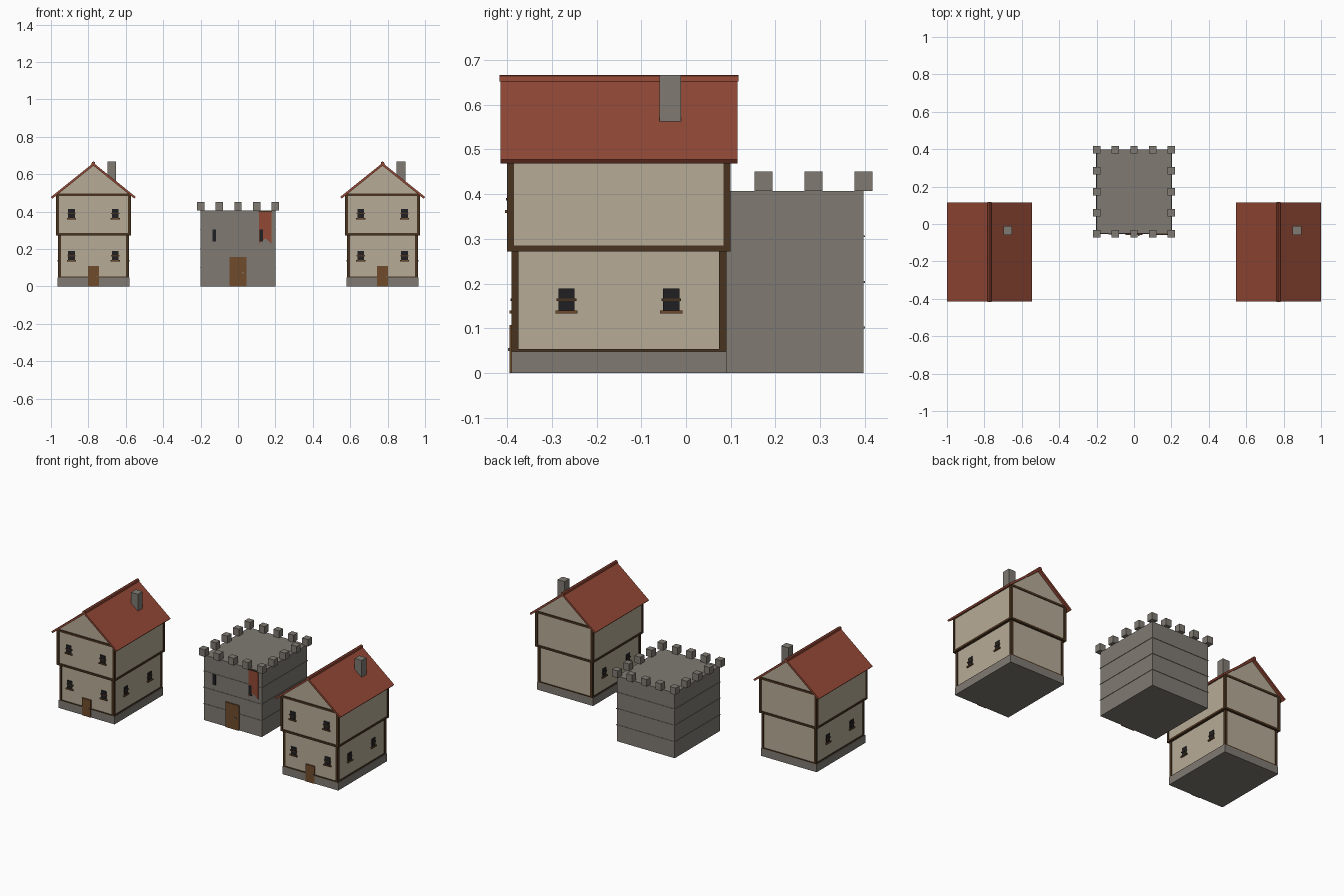
import bpy
from mathutils import Vector

cube = bpy.data.objects.get("Cube")
if cube:
    bpy.data.objects.remove(cube, do_unlink=True)


def material(name, r, g, b):
    m = bpy.data.materials.new(name)
    m.use_nodes = True
    m.diffuse_color = (r, g, b, 1)
    bsdf = m.node_tree.nodes["Principled BSDF"]
    bsdf.inputs["Base Color"].default_value = (r, g, b, 1)
    bsdf.inputs["Roughness"].default_value = 0.9
    return m


PLASTER = material("cream plaster", 0.47, 0.41, 0.31)
STONE = material("grey stone", 0.215, 0.195, 0.17)
TILE = material("red tile", 0.29, 0.065, 0.036)
TIMBER = material("dark timber", 0.065, 0.033, 0.014)
WOOD = material("door wood", 0.16, 0.07, 0.025)
DARK = material("dark opening", 0.014, 0.014, 0.016)


def prism(name, profile, y0, y1, mat):
    """Extrude an x-z outline along y."""
    n = len(profile)
    verts = [(x, y, z) for y in (y0, y1) for x, z in profile]
    faces = [list(range(n)), list(range(2 * n - 1, n - 1, -1))]
    faces += [(i, i + n, (i + 1) % n + n, (i + 1) % n) for i in range(n)]
    mesh = bpy.data.meshes.new(name)
    mesh.from_pydata(verts, [], faces)
    mesh.materials.append(mat)
    obj = bpy.data.objects.new(name, mesh)
    bpy.context.collection.objects.link(obj)
    return obj


def box(name, centre, half, z0, z1, mat):
    """Box from a plan centre, plan half sizes and a height range."""
    (x, y), (hx, hy) = centre, half
    outline = [(x - hx, z0), (x + hx, z0), (x + hx, z1), (x - hx, z1)]
    return prism(name, outline, y - hy, y + hy, mat)


def window(name, wall_point, outward, z):
    """Dark pane with a cross bar and a sill on a wall facing outward."""
    p, out = Vector(wall_point), Vector(outward)
    along = Vector((abs(out.y), abs(out.x)))
    depth = Vector((abs(out.x), abs(out.y)))
    for part, width, thick, low, high, mat in (
            ("pane", 0.018, 0.004, 0.006, 0.056, DARK),
            ("bar", 0.022, 0.006, 0.028, 0.034, TIMBER),
            ("sill", 0.025, 0.009, 0, 0.007, WOOD)):
        box(f"{name}_{part}", p, along * width + depth * thick, z + low, z + high, mat)


def house(side, cx, cy):
    c = (cx, cy)

    # Stone footing, storeys and floor bands
    box(side + "_footing", c, (0.193, 0.24), 0, 0.048, STONE)
    box(side + "_lower_walls", c, (0.184, 0.236), 0.048, 0.275, PLASTER)
    box(side + "_sole_beam", c, (0.189, 0.24), 0.047, 0.054, TIMBER)
    box(side + "_jetty_beam", c, (0.2, 0.25), 0.272, 0.285, TIMBER)
    box(side + "_eaves_beam", c, (0.199, 0.25), 0.482, 0.496, TIMBER)
    gable = [(-0.197, 0.28), (0.197, 0.28), (0.197, 0.488), (0, 0.65), (-0.197, 0.488)]
    prism(side + "_upper_walls", [(cx + x, z) for x, z in gable],
          cy - 0.246, cy + 0.246, PLASTER)

    # Corner posts
    for sx in (-1, 1):
        for sy in (-1, 1):
            box(side + "_lower_post", (cx + sx * 0.181, cy + sy * 0.232),
                (0.008, 0.008), 0.05, 0.275, TIMBER)
            box(side + "_upper_post", (cx + sx * 0.192, cy + sy * 0.242),
                (0.008, 0.008), 0.28, 0.485, TIMBER)

    # Roof slabs with ridge cap and chimney
    roof = [(-0.227, 0.478), (-0.219, 0.469), (0, 0.645),
            (0.219, 0.469), (0.227, 0.478), (0, 0.66)]
    prism(side + "_roof", [(cx + x, z) for x, z in roof], cy - 0.265, cy + 0.265, TILE)
    ridge = [(-0.01, 0.652), (0.01, 0.652), (0.008, 0.664), (0, 0.667), (-0.008, 0.664)]
    prism(side + "_ridge_cap", [(cx + x, z) for x, z in ridge],
          cy - 0.267, cy + 0.267, TILE)
    box(side + "_chimney", (cx + 0.098, cy + 0.115), (0.024, 0.024), 0.54, 0.667, STONE)

    # Door and windows
    box(side + "_door", (cx, cy - 0.24), (0.03, 0.004), 0, 0.108, WOOD)
    box(side + "_door_knob", (cx + 0.02, cy - 0.245), (0.003, 0.003), 0.05, 0.056, STONE)
    for s in (-0.117, 0.117):
        window(side + "_front_lower_window", (cx + s, cy - 0.236), (0, -1), 0.133)
        window(side + "_front_upper_window", (cx + s, cy - 0.246), (0, -1), 0.358)
        for sx in (-1, 1):
            window(side + "_side_window", (cx + sx * 0.184, cy + s), (sx, 0), 0.133)


house("right_house", -0.773, -0.15)
house("left_house", 0.773, -0.15)

# Tower body with thin courses
mid, front = 0.173, -0.051
box("tower_body", (0, mid), (0.2, 0.224), 0, 0.407, STONE)
for i in (1, 2, 3):
    z = i * 0.102
    box("tower_course", (0, mid), (0.2025, 0.2265), z - 0.002, z + 0.002, STONE)

# Battlements around the rim
for i in range(5):
    for j in range(5):
        if i in (0, 4) or j in (0, 4):
            box("merlon", (0.1 * (i - 2), mid + 0.112 * (j - 2)),
                (0.02, 0.02), 0.407, 0.451, STONE)

# Tower door, arrow slits and banner
box("tower_door", (0, front), (0.046, 0.007), 0, 0.157, WOOD)
box("tower_door_knob", (0.026, front - 0.009), (0.004, 0.004), 0.07, 0.078, STONE)
for x in (-0.127, 0.124):
    box("arrow_slit", (x, front), (0.01, 0.006), 0.24, 0.305, DARK)
banner = [(0.113, 0.4), (0.113, 0.23), (0.146, 0.257), (0.178, 0.23), (0.178, 0.4)]
prism("banner", banner, front - 0.005, front, TILE)
box("banner_rod", (0.1455, front - 0.003), (0.036, 0.004), 0.398, 0.404, TIMBER)

# Consistent outward normals
import bmesh
for obj in bpy.context.collection.objects:
    if obj.type == 'MESH':
        bm = bmesh.new()
        bm.from_mesh(obj.data)
        bmesh.ops.recalc_face_normals(bm, faces=bm.faces)
        bm.to_mesh(obj.data)
        bm.free()
